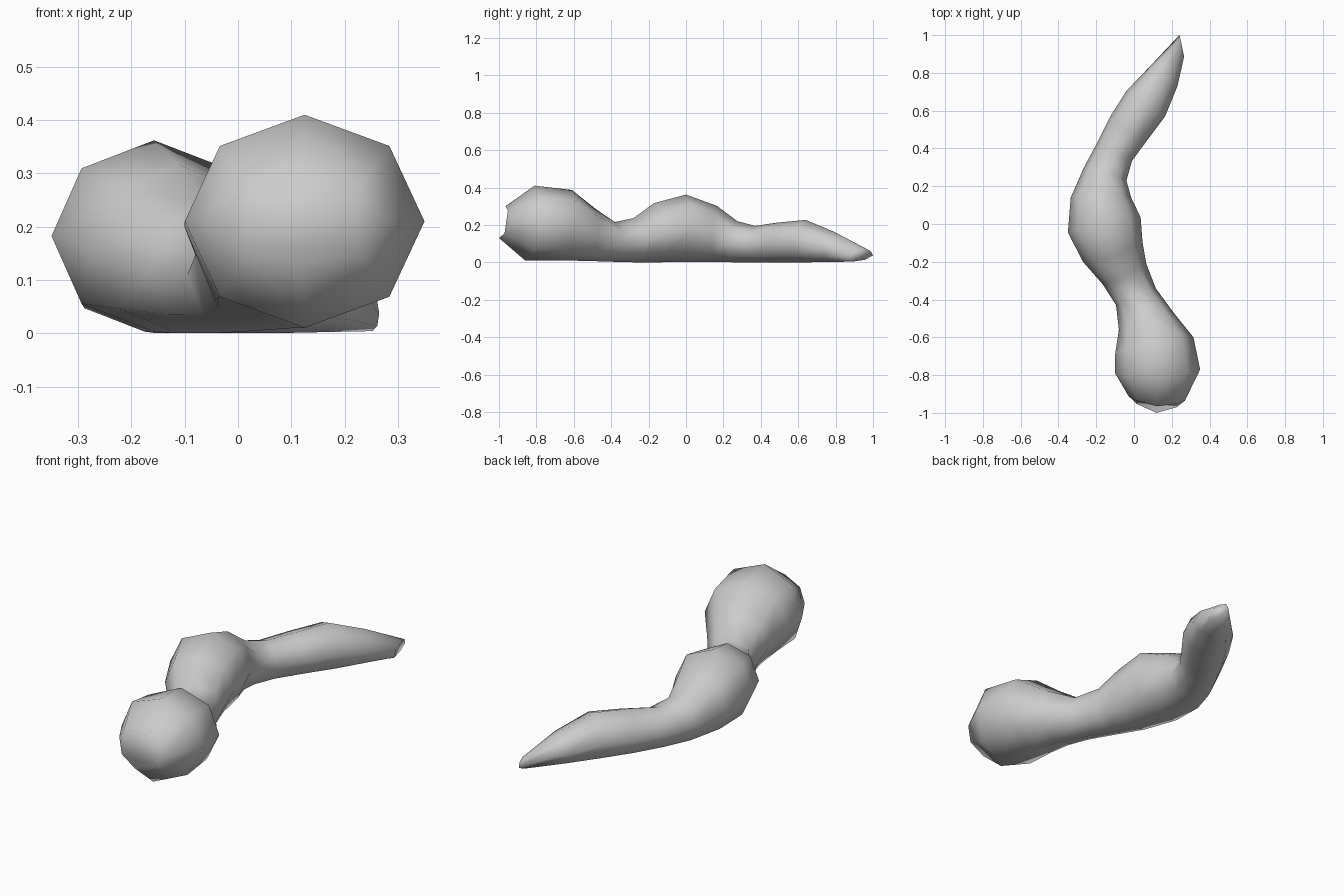
import bpy, bmesh, math
from mathutils import Vector

# Octagonal sections: left x,y / right x,y / top y,z / bottom y,z
SECTIONS = [
    (-.03, -.91, .27, -.935, -.965, .30, -1.0, .13),
    (-.10, -.79, .35, -.77, -.81, .41, -.86, .01),
    (-.10, -.69, .315, -.60, -.61, .387, -.645, .01),
    (-.08, -.56, .21, -.47, -.485, .287, -.51, .007),
    (-.095, -.43, .115, -.34, -.38, .215, -.385, .003),
    (-.165, -.32, .065, -.21, -.28, .237, -.265, 0),
    (-.27, -.20, .045, -.095, -.17, .317, -.15, 0),
    (-.35, -.045, .035, .035, 0, .362, 0, .003),
    (-.335, .14, -.015, .14, .165, .302, .14, .003),
    (-.265, .30, -.04, .23, .275, .22, .265, 0),
    (-.195, .43, -.01, .335, .37, .195, .38, 0),
    (-.125, .57, .075, .45, .485, .212, .51, 0),
    (-.04, .705, .165, .57, .64, .227, .64, 0),
    (.08, .83, .23, .73, .795, .162, .78, .002),
    (.24, 1.0, .265, .885, .95, .07, .89, .004),
]
SIDES = 8

bm = bmesh.new()
rings = []
for lx, ly, rx, ry, ty, tz, by, bz in SECTIONS:
    mid = Vector(((lx + rx) / 2, (ly + ry) / 2, (tz + bz) / 2))
    half = Vector(((rx - lx) / 2, (ry - ly) / 2, 0))
    ring = []
    for i in range(SIDES):
        a = math.tau * i / SIDES
        s = math.sin(a)
        pole_y = ty if s > 0 else by
        p = mid + half * math.cos(a)
        p.y += (pole_y - mid.y) * s * s
        p.z += (tz - bz) / 2 * s
        ring.append(bm.verts.new(p))
    rings.append(ring)

# Skin between neighbouring sections, then close both ends
for a, b in zip(rings, rings[1:]):
    for i in range(SIDES):
        j = (i + 1) % SIDES
        bm.faces.new((a[i], a[j], b[j], b[i]))
bm.faces.new(rings[0])
bm.faces.new(rings[-1])
bmesh.ops.recalc_face_normals(bm, faces=bm.faces)
for f in bm.faces:
    f.smooth = True

mesh = bpy.data.meshes.new("larva_body")
bm.to_mesh(mesh)
bm.free()
body = bpy.data.objects.new("larva_body", mesh)
bpy.context.collection.objects.link(body)
